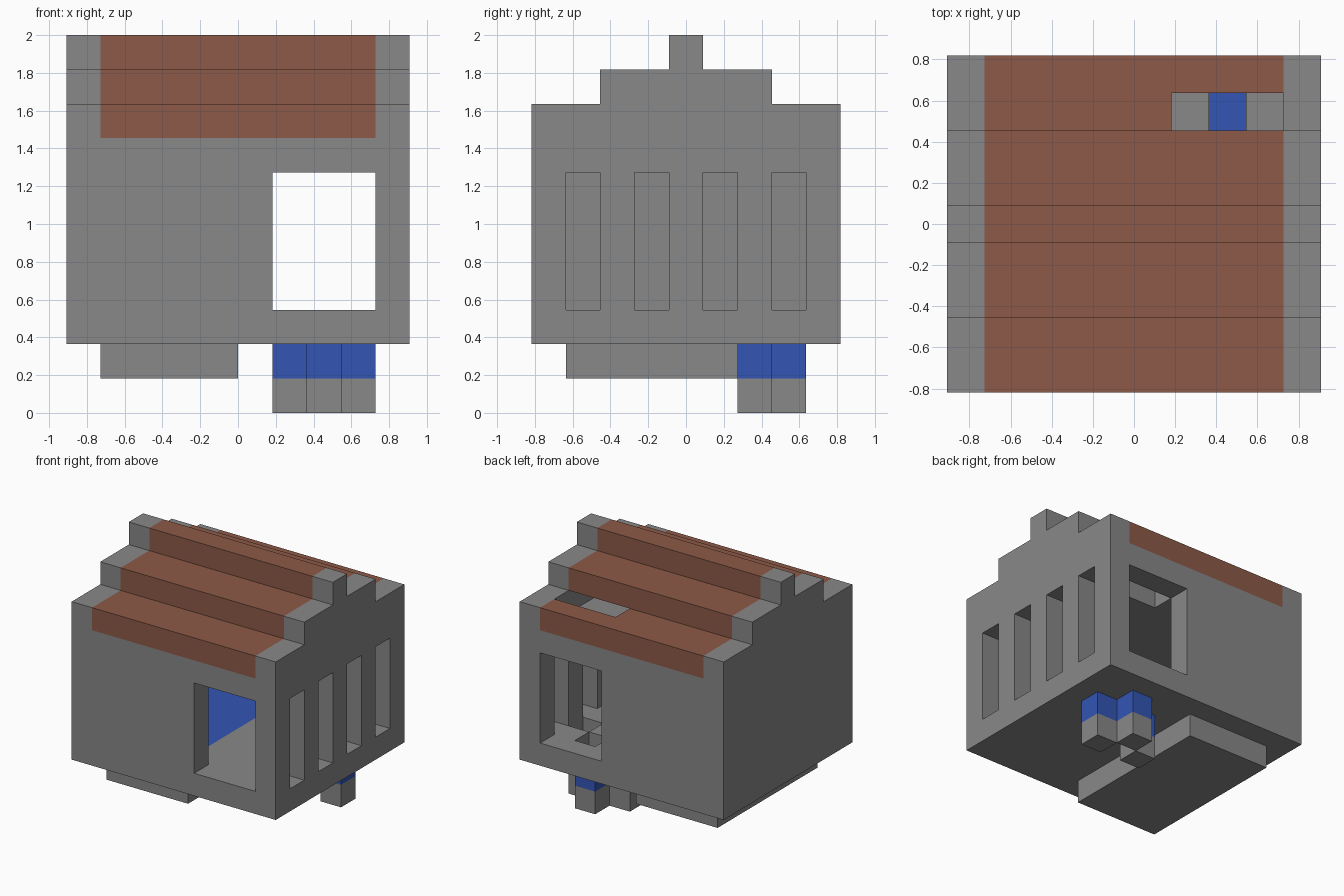
import bpy, bmesh
from mathutils import Vector

U = 2 / 11  # one building block

cube = bpy.data.objects.get("Cube")
if cube:
    bpy.data.objects.remove(cube, do_unlink=True)


def material(name, rgb):
    m = bpy.data.materials.new(name)
    m.use_nodes = True
    m.diffuse_color = (*rgb, 1)
    m.node_tree.nodes["Principled BSDF"].inputs["Base Color"].default_value = (*rgb, 1)
    return m


STONE, ROOF, WATER = range(3)
MATS = [material("stone_grey", (0.246, 0.246, 0.246)),
        material("roof_brown", (0.262, 0.102, 0.063)),
        material("water_blue", (0.033, 0.091, 0.456))]


def extrude(name, outline, x0, x1):
    """Solid from a (y, z) outline pushed along x, measured in blocks."""
    bm = bmesh.new()
    face = bm.faces.new([bm.verts.new((x0 * U, y * U, z * U)) for y, z in outline])
    out = bmesh.ops.extrude_face_region(bm, geom=[face])
    moved = [v for v in out["geom"] if isinstance(v, bmesh.types.BMVert)]
    bmesh.ops.translate(bm, verts=moved, vec=((x1 - x0) * U, 0, 0))
    bmesh.ops.recalc_face_normals(bm, faces=bm.faces)
    me = bpy.data.meshes.new(name)
    bm.to_mesh(me)
    bm.free()
    for m in MATS:
        me.materials.append(m)
    ob = bpy.data.objects.new(name, me)
    bpy.context.collection.objects.link(ob)
    return ob


def box(name, x, y, z):
    return extrude(name, [(y[0], z[0]), (y[1], z[0]), (y[1], z[1]), (y[0], z[1])], *x)


def steps(levels):
    """Symmetric stepped outline from (half width, bottom, top) levels."""
    half = [(w, z) for w, low, high in levels for z in (low, high)]
    return half + [(-w, z) for w, z in reversed(half)]


def cut(ob, cutter):
    """Subtract the cutter from the object and discard the cutter."""
    cutter.hide_render = True
    mod = ob.modifiers.new("cut", "BOOLEAN")
    mod.operation, mod.solver, mod.object = "DIFFERENCE", "EXACT", cutter
    bpy.context.view_layer.update()
    done = bpy.data.meshes.new_from_object(ob.evaluated_get(bpy.context.evaluated_depsgraph_get()))
    ob.modifiers.clear()
    ob.data = done
    bpy.data.objects.remove(cutter, do_unlink=True)


def paint(ob, splits, rule):
    """Split faces along (axis, position) planes, then colour them by a rule."""
    bm = bmesh.new()
    bm.from_mesh(ob.data)
    bmesh.ops.remove_doubles(bm, verts=bm.verts, dist=1e-4)
    bmesh.ops.triangulate(bm, faces=bm.faces)
    for axis, pos in splits:
        normal = Vector((axis == "x", axis == "y", axis == "z"))
        bmesh.ops.bisect_plane(bm, geom=bm.verts[:] + bm.edges[:] + bm.faces[:],
                               dist=1e-4, plane_co=normal * pos * U, plane_no=normal)
    for f in bm.faces:
        f.material_index = rule(f.calc_center_median() / U)
    bmesh.ops.dissolve_limit(bm, angle_limit=0.01, verts=bm.verts, edges=bm.edges,
                             delimit={"MATERIAL"})
    bm.to_mesh(ob.data)
    bm.free()


# House body with a stepped roof
house = extrude("house", steps([(4.5, 2, 9), (2.5, 9, 10), (0.5, 10, 11)]), -5, 5)

# Main room and the stepped attic above it
cut(house, box("room_cutter", (-4, 4), (-3.5, 3.5), (3, 7)))
cut(house, extrude("attic_cutter", steps([(2.5, 8, 9), (0.5, 9, 10)]), -4, 4))

# Openings in the front and back walls, and the side window slots
cut(house, box("doorway_cutter", (1, 4), (-6, 6), (3, 7)))
for i in range(4):
    y = -3.5 + 2 * i
    cut(house, box("slot_cutter", (3, 6), (y, y + 1), (3, 7)))

# Hatch through the ceiling and roof
cut(house, box("hatch_cutter", (1, 4), (2.5, 3.5), (6, 12)))

# Floor pits, each closed below by a water filled leg
PITS = {"right_leg": (1, 1.5), "back_leg": (2, 2.5), "left_leg": (3, 1.5)}
for name, (x, y) in PITS.items():
    cut(house, box("pit_cutter", (x, x + 1), (y, y + 1), (1, 4)))
    leg = box(name, (x, x + 1), (y, y + 1), (0, 2))
    paint(leg, [("z", 1)], lambda c: WATER if c.z > 1.01 else STONE)


# Brown roof between the gables, blue pool in the room floor
def house_colour(c):
    if abs(c.x) < 3.99 and c.z > 8.01:
        return ROOF
    if -3.99 < c.x < 0 and abs(c.y) < 3.49 and abs(c.z - 3) < 0.01:
        return WATER
    return STONE


paint(house, [("x", -4), ("x", 0), ("x", 4), ("z", 8)], house_colour)

# Pool basin under the floor
box("pool_basin", (-4, 0), (-3.5, 3.5), (1, 2))
